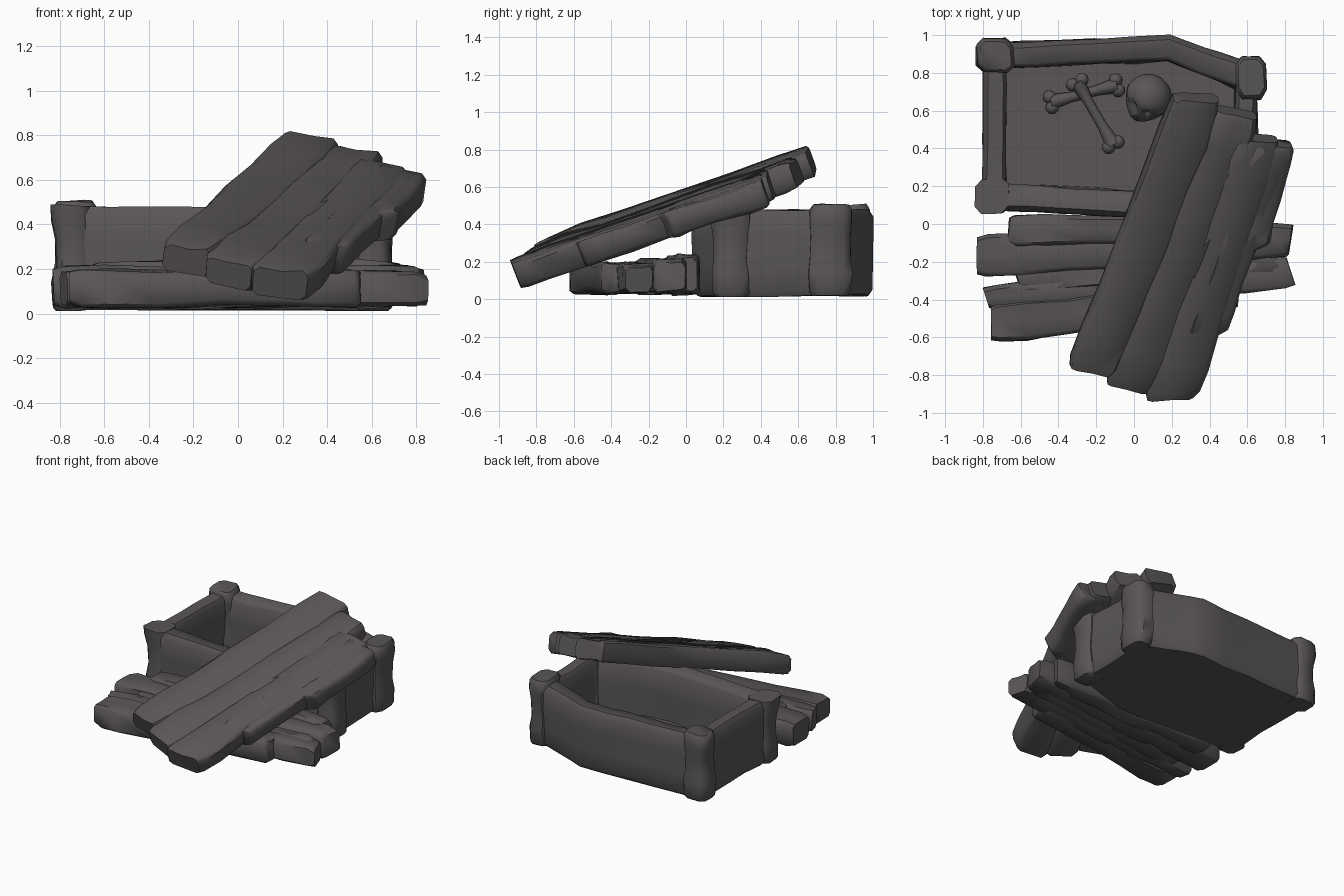
import bpy, bmesh, math, random
from mathutils import Vector, Matrix, noise

if "Cube" in bpy.data.objects:
    bpy.data.objects.remove(bpy.data.objects["Cube"])

random.seed(4)
mat = bpy.data.materials.new("dark weathered grey")
mat.diffuse_color = (0.10, 0.093, 0.09, 1)
mat.use_nodes = True
mat.node_tree.nodes["Principled BSDF"].inputs["Base Color"].default_value = mat.diffuse_color


def finish(name, bm, angle=40):
    bmesh.ops.recalc_face_normals(bm, faces=bm.faces)
    me = bpy.data.meshes.new(name)
    bm.to_mesh(me)
    bm.free()
    ob = bpy.data.objects.new(name, me)
    bpy.context.collection.objects.link(ob)
    me.materials.append(mat)
    bpy.ops.object.select_all(action='DESELECT')
    ob.select_set(True)
    bpy.context.view_layer.objects.active = ob
    bpy.ops.object.shade_smooth_by_angle(angle=math.radians(angle))
    return ob


def loft(name, rings, rough=0.0, angle=50):
    """Skin equal-sized rings and cap both ends; rough adds worn lumps."""
    bm = bmesh.new()
    vs = [[bm.verts.new(p) for p in r] for r in rings]
    n = len(rings[0])
    for a, b in zip(vs, vs[1:]):
        for i in range(n):
            j = (i + 1) % n
            bm.faces.new((a[i], a[j], b[j], b[i]))
    bm.faces.new(vs[0])
    bm.faces.new(vs[-1])
    for v in bm.verts:
        v.co += noise.noise_vector(v.co * 4) * rough
        v.co.z = max(v.co.z, 0.012)
    return finish(name, bm, angle)


def plank(name, p0, p1, w0, w1, thick, top, up, cut=0.0):
    """Worn board whose top centre line runs from p0 to p1 (x, y); cut slants its first end."""
    a, b = (Vector((p[0], p[1], top(*p))) for p in (p0, p1))
    along = (b - a).normalized()
    side = along.cross(up).normalized()
    up = side.cross(along)
    rings = []
    for t, s in ((0, .86), (.03, 1), (.14, 1.04), (.3, .98), (.5, 1),
                 (.7, .98), (.86, 1.04), (.97, 1), (1, .86)):
        w = (w0 + (w1 - w0) * t) / 2 * s
        c = a.lerp(b, t) - up * thick / 2
        h, k = thick / 2 * min(s, 1), 0.022
        prof = ((-w, h - k), (-w + k, h), (0, h - .004), (w - k, h), (w, h - k),
                (w, k - h), (w - k, -h), (k - w, -h), (-w, k - h))
        skew = random.uniform(-.02, .02) + cut * max(0, 1 - t * 5)
        rings.append([c + side * x + up * (z + random.uniform(-.006, .006))
                      + along * skew * x / w for x, z in prof])
    return loft(name, rings, 0.015)


# coffin box: outer and inner hexagons swept up the outside and down the inside
outer = [(-.80, .075), (.20, .035), (.65, .20), (.65, .84), (.19, .995), (-.80, .955)]
inner = [(-.68, .21), (.18, .165), (.54, .28), (.54, .72), (.18, .865), (-.68, .83)]


def subdivide(poly, n=5):
    return [Vector(p).lerp(Vector(poly[(i + 1) % len(poly)]), k / n)
            for i, p in enumerate(poly) for k in range(n)]


outer, inner = subdivide(outer), subdivide(inner)
steps = ((.15, .02), (0, .05), (0, .18), (0, .32), (0, .44), (.2, .478),
         (.85, .475), (1, .45), (1, .28), (1.03, .09))
loft("coffin_box", [[(*o.lerp(i, f), z) for o, i in zip(outer, inner)]
                    for f, z in steps], 0.015)

# lumpy corner posts
for name, x, y, hx, hy, h in (("front_left", -.75, .15, .08, .085, .48),
                              ("back_left", -.735, .89, .095, .085, .505),
                              ("front_right", .61, .24, .075, .10, .48),
                              ("back_right", .62, .77, .075, .11, .505)):
    rings = []
    for z, s in ((.015, .85), (.04, 1), (.14, 1.05), (.22, .96), (.34, .96),
                 (.42, 1.05), (.48, 1.05), (h, .88)):
        rings.append([(x + hx * s * u, y + hy * s * v, min(z, h)) for u, v in
                      ((-1, -.6), (-.6, -1), (.6, -1), (1, -.6),
                       (1, .6), (.6, 1), (-.6, 1), (-1, .6))])
    loft(name + "_post", rings, 0.02)

# broken lid half lying flat: (start, end, start width, end width, top height)
flat = (((-.67, -.04), (.72, .0), .17, .13, .235),
        ((-.83, -.17), (.83, -.085), .22, .18, .215),
        ((-.62, -.29), (.76, -.18), .17, .16, .195),
        ((-.78, -.39), (.83, -.255), .13, .17, .19),
        ((-.75, -.53), (.55, -.36), .21, .17, .195))
for i, (p, q, w0, w1, h) in enumerate(flat):
    plank(f"flat_lid_plank_{i + 1}", p, q, w0, w1, h - .03,
          lambda x, y, h=h: h, Vector((0, 0, 1)))


# broken lid half leaning on the box
def lean(lift):
    return lambda x, y: .588 + lift - .12 * x + .39 * y


# (start, end, start width, end width, lift, slant of the lower end)
tilted = (((-.22, -.80), (.345, .645), .25, .26, .008, 0),
          ((-.03, -.89), (.555, .565), .25, .25, .0, 0),
          ((.20, -.94), (.66, .43), .26, .24, .004, .06),
          ((.38, -.60), (.73, .40), .20, .19, .0, .05),
          ((.60, -.16), (.765, .40), .20, .17, -.004, .09))
for i, (p, q, w0, w1, lift, cut) in enumerate(tilted):
    plank(f"leaning_lid_plank_{i + 1}", p, q, w0, w1, .145,
          lean(lift), Vector((.12, -.39, 1)).normalized(), cut)

# skull with sunken eye sockets and nose, facing front-left
bm = bmesh.new()
bmesh.ops.create_uvsphere(bm, u_segments=32, v_segments=20, radius=.125)
sockets = [(Vector(d).normalized(), r, k) for d, r, k in
           (((-.38, -.9, .1), .34, .3), ((.38, -.9, .1), .34, .3), ((0, -1, -.32), .2, .22))]
for v in bm.verts:
    d = v.co.normalized()
    if d.y < 0 and d.z < .1:          # narrow the cheeks and drop the jaw
        v.co.x *= 1 - .35 * -d.y
        v.co.z *= 1.15
        v.co.y *= 1.1
    for c, r, k in sockets:
        v.co *= 1 - k * max(0, 1 - (d - c).length / r)
bmesh.ops.transform(bm, verts=bm.verts, matrix=Matrix.Translation((.075, .67, .215))
                    @ Matrix.Rotation(-.55, 4, 'Z') @ Matrix.Rotation(-.6, 4, 'X'))
finish("skull", bm, 60)

# crossed bones: waisted shaft with two knobs at each end
for i, (p, q) in enumerate((((-.44, .645, .115), (-.09, .735, .115)),
                            ((-.30, .75, .16), (-.11, .42, .15)))):
    a, b = Vector(p), Vector(q)
    d = (b - a).normalized()
    side = d.cross(Vector((0, 0, 1))).normalized()
    up = side.cross(d)
    loft(f"bone_{i + 1}_shaft",
         [[a.lerp(b, t) + (side * math.cos(k * .785) + up * math.sin(k * .785)) * r
           for k in range(8)]
          for t, r in ((0, .045), (.12, .036), (.3, .027), (.7, .027), (.88, .036), (1, .045))])
    bm = bmesh.new()
    for c in (a, b):
        for s in (-1, 1):
            bmesh.ops.create_uvsphere(bm, u_segments=12, v_segments=8, radius=.036,
                                      matrix=Matrix.Translation(c + side * s * .028))
    finish(f"bone_{i + 1}_knobs", bm, 60)
